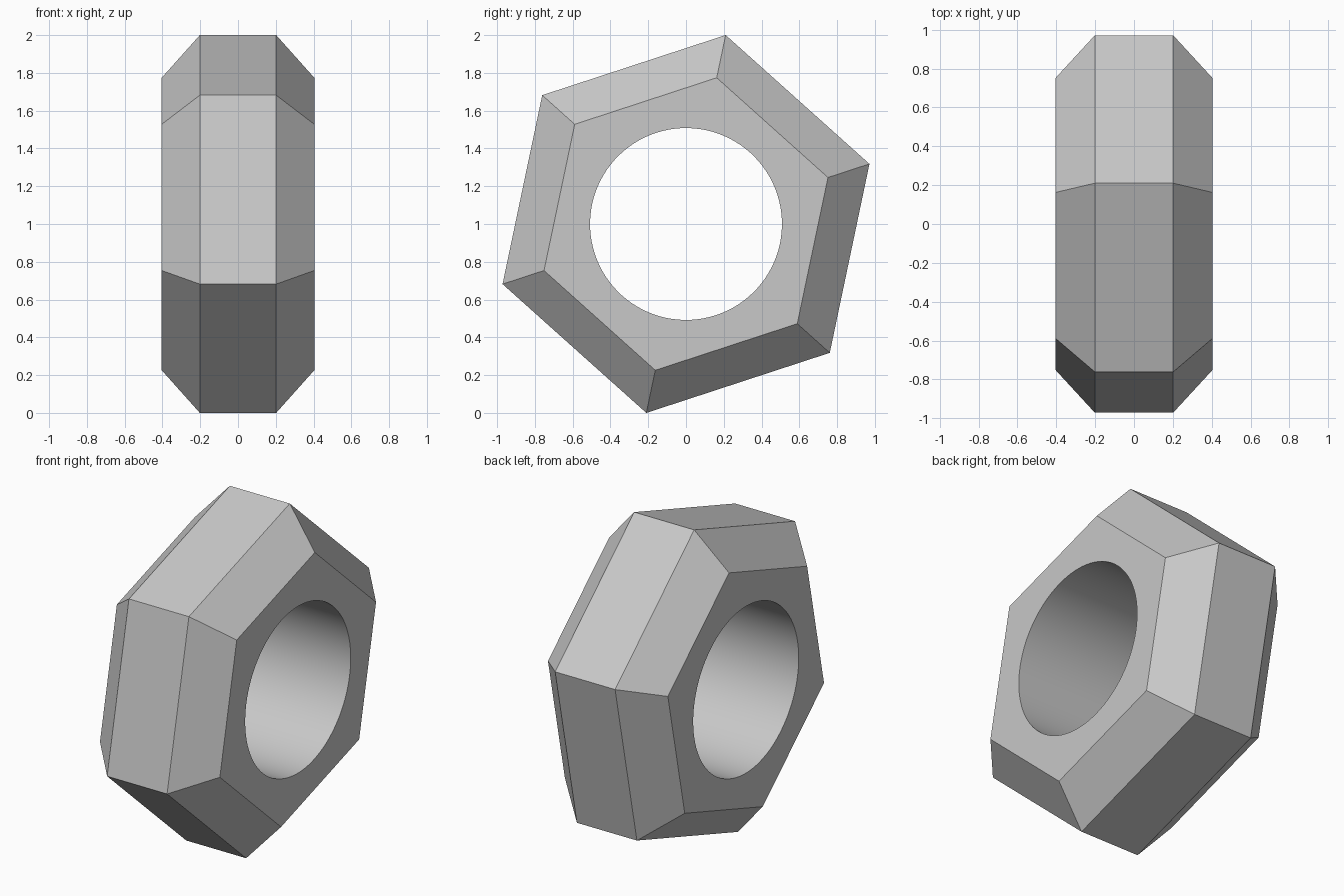
import bpy, bmesh
from math import cos, sin, pi, radians

cube = bpy.data.objects.get("Cube")
if cube:
    bpy.data.objects.remove(cube)

SIDES = 6
ARC = 16                      # bore segments per hexagon side
TILT = radians(18.14)         # rotation of the hexagon about x
OUTER_R, FACE_R, BORE_R = 1.022, 0.791, 0.508
RIM_X, FACE_X = 0.202, 0.404

# Plain grey metal
metal = bpy.data.materials.new("grey_metal")
metal.use_nodes = True
grey = (0.58, 0.58, 0.58, 1)
metal.diffuse_color = grey
metal.node_tree.nodes["Principled BSDF"].inputs["Base Color"].default_value = grey

bm = bmesh.new()


def ring(radius, x, count):
    angles = [TILT + 2 * pi * i / count for i in range(count)]
    return [bm.verts.new((x, radius * cos(a), 1 + radius * sin(a))) for a in angles]


def bridge(a, b, smooth=False):
    n = len(a)
    for i in range(n):
        j = (i + 1) % n
        bm.faces.new((a[i], a[j], b[j], b[i])).smooth = smooth


# Hexagonal body with sloped shoulders
hexes = [ring(r, x, SIDES) for r, x in
         ((FACE_R, -FACE_X), (OUTER_R, -RIM_X), (OUTER_R, RIM_X), (FACE_R, FACE_X))]
for a, b in zip(hexes, hexes[1:]):
    bridge(a, b)

# Round bore
n = SIDES * ARC
bores = [ring(BORE_R, x, n) for x in (-FACE_X, FACE_X)]
bridge(bores[1], bores[0], smooth=True)

# Flat end faces, one panel per hexagon side
for outer, bore in ((hexes[0], bores[0]), (hexes[-1], bores[1])):
    for i in range(SIDES):
        arc = [bore[(i * ARC + k) % n] for k in range(ARC, -1, -1)]
        bm.faces.new([outer[i], outer[(i + 1) % SIDES]] + arc)

bmesh.ops.recalc_face_normals(bm, faces=bm.faces[:])
mesh = bpy.data.meshes.new("hex_nut")
bm.to_mesh(mesh)
bm.free()
mesh.materials.append(metal)
nut = bpy.data.objects.new("hex_nut", mesh)
bpy.context.collection.objects.link(nut)

# Keep the body facets crisp and the bore smooth
bpy.ops.object.select_all(action='DESELECT')
nut.select_set(True)
bpy.context.view_layer.objects.active = nut
bpy.ops.object.shade_smooth_by_angle(angle=radians(15))
